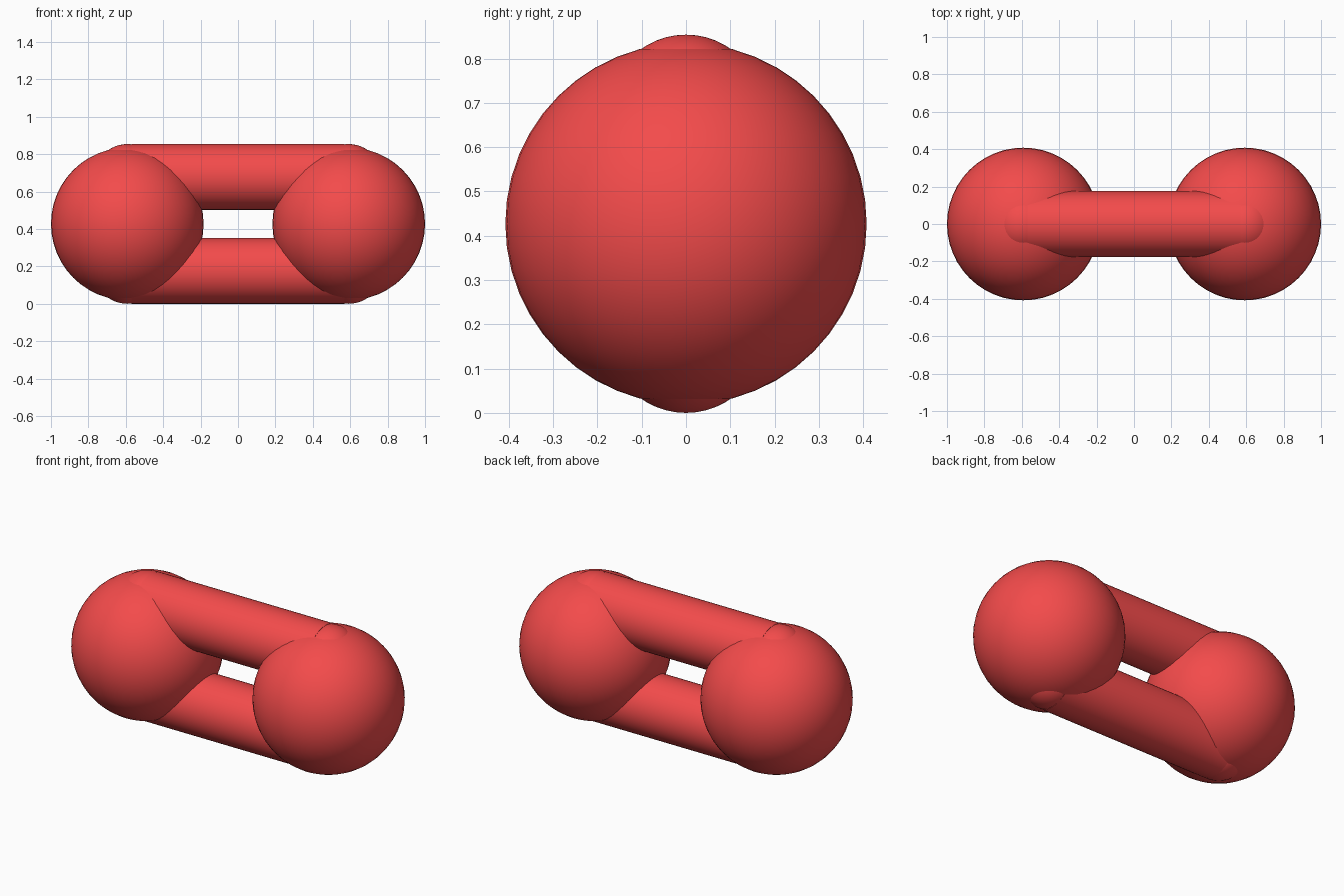
import bpy, math

if "Cube" in bpy.data.objects:
    bpy.data.objects.remove(bpy.data.objects["Cube"])

red = bpy.data.materials.new("red")
red.diffuse_color = (0.90, 0.07, 0.07, 1)
red.use_nodes = True
red.node_tree.nodes["Principled BSDF"].inputs["Base Color"].default_value = red.diffuse_color

MID_Z = 0.427      # height of the model's centre
END_X = 0.592      # centre of each big ball
BALL_R = 0.408
BAR_R = 0.176
BAR_DZ = 0.251     # bar offset above and below the centre


def finish(name):
    ob = bpy.context.object
    ob.name = name
    ob.data.materials.append(red)
    bpy.ops.object.shade_smooth_by_angle(angle=math.radians(40))
    return ob


def ball(name, x, z, r, segments):
    bpy.ops.mesh.primitive_uv_sphere_add(
        segments=segments, ring_count=segments // 2, radius=r, location=(x, 0, z))
    return finish(name)


# Large end balls
for side, sx in (("left", -1), ("right", 1)):
    ball(f"{side}_ball", sx * END_X, MID_Z, BALL_R, 48)

# Two connecting bars with rounded ends that poke slightly out of the balls
for level, sz in (("upper", 1), ("lower", -1)):
    z = MID_Z + sz * BAR_DZ
    bpy.ops.mesh.primitive_cylinder_add(
        vertices=48, radius=BAR_R, depth=1.14,
        location=(0, 0, z), rotation=(0, math.pi / 2, 0))
    finish(f"{level}_bar")
    for side, sx in (("left", -1), ("right", 1)):
        ball(f"{level}_bar_{side}_cap", sx * END_X, z, BAR_R, 48)
